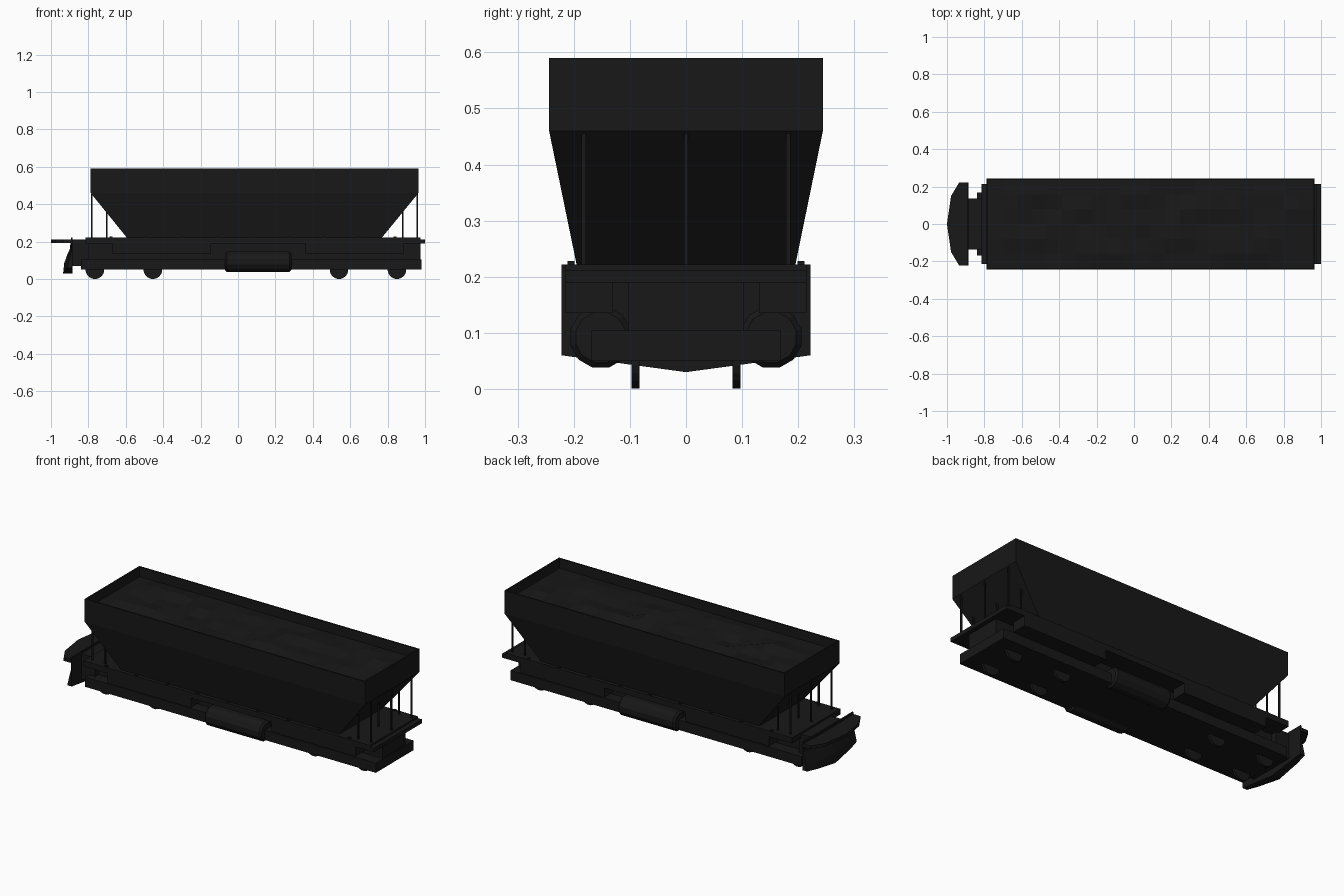
import bpy, bmesh, math, random

if "Cube" in bpy.data.objects:
    bpy.data.objects.remove(bpy.data.objects["Cube"])

random.seed(4)

black = bpy.data.materials.new("black_paint")
black.diffuse_color = (0.009, 0.009, 0.009, 1)
black.use_nodes = True
black.node_tree.nodes["Principled BSDF"].inputs["Base Color"].default_value = black.diffuse_color


def finish(name, bm):
    bmesh.ops.recalc_face_normals(bm, faces=bm.faces)
    mesh = bpy.data.meshes.new(name)
    bm.to_mesh(mesh)
    bm.free()
    obj = bpy.data.objects.new(name, mesh)
    bpy.context.collection.objects.link(obj)
    mesh.materials.append(black)
    return obj


def box(name, x, y, z):
    """Box from (min, max) ranges."""
    bm = bmesh.new()
    bmesh.ops.create_cube(bm, size=1)
    for v in bm.verts:
        for i, (a, b) in enumerate((x, y, z)):
            v.co[i] = (a + b) / 2 + v.co[i] * (b - a)
    return finish(name, bm)


def loft(name, rings, closed_end=True):
    """Skin equal-length closed rings of points."""
    bm = bmesh.new()
    vr = [[bm.verts.new(p) for p in r] for r in rings]
    n = len(vr[0])
    for a, b in zip(vr, vr[1:]):
        for i in range(n):
            bm.faces.new((a[i], a[(i + 1) % n], b[(i + 1) % n], b[i]))
    bm.faces.new(vr[0])
    if closed_end:
        bm.faces.new(vr[-1])
    return finish(name, bm)


def rect(x0, x1, w, z):
    return [(x0, -w, z), (x1, -w, z), (x1, w, z), (x0, w, z)]


def disc(x, r, y, z, axis, sides):
    pts = []
    for i in range(sides):
        a = 2 * math.pi * (i + 0.5) / sides
        c, s = r * math.cos(a), r * math.sin(a)
        pts.append((x, y + c, z + s) if axis == 'X' else (x + c, y, z + s))
    return pts


# Open hopper with thin rim and sloped lower walls
loft("hopper", [
    rect(-0.595, 0.77, 0.195, 0.222),
    rect(-0.788, 0.965, 0.244, 0.46),
    rect(-0.788, 0.965, 0.244, 0.59),
    rect(-0.780, 0.957, 0.236, 0.59),
    rect(-0.780, 0.957, 0.236, 0.50)], closed_end=False)

# Rough load surface inside the hopper
bm = bmesh.new()
bmesh.ops.create_grid(bm, x_segments=22, y_segments=6, size=1)
for v in bm.verts:
    px, py = v.co.x, v.co.y
    edge = max(abs(px), abs(py)) > 0.99
    v.co.x = 0.0885 + px * 0.869
    v.co.y = py * 0.237
    v.co.z = 0.535 if edge else 0.543 + random.uniform(-0.011, 0.011)
finish("load", bm)

# Deck with end bar
box("deck", (-0.815, 0.975), (-0.215, 0.215), (0.19, 0.222))
box("end_beam", (0.96, 1.0), (-0.215, 0.215), (0.19, 0.212))

# Underframe: spine, lower tray and link to the plough
box("spine", (-0.84, 0.975), (-0.103, 0.103), (0.068, 0.19))
box("lower_tray", (-0.84, 0.98), (-0.168, 0.168), (0.05, 0.105))
box("plough_link", (-0.895, -0.80), (-0.135, 0.135), (0.07, 0.212))

# Equipment boxes and tanks on both sides
for s, side in ((-1, "front"), (1, "back")):
    ys = tuple(sorted((s * 0.13, s * 0.215)))
    box(f"{side}_equipment_box_a", (-0.67, -0.145), ys, (0.135, 0.19))
    box(f"{side}_equipment_box_b", (0.36, 0.885), ys, (0.135, 0.19))
    tank = [disc(x, r, s * 0.152, 0.092, 'X', 12)
            for x, r in ((-0.07, 0.046), (-0.06, 0.056), (0.275, 0.056), (0.285, 0.046))]
    loft(f"{side}_air_tank", tank)
    # Small bolts along the deck edge
    for i in range(9):
        x = -0.68 + i * 0.19
        box(f"{side}_bolt_{i}", (x - 0.008, x + 0.008),
            (s * 0.205 - 0.006, s * 0.205 + 0.006), (0.222, 0.228))
    # Wheels
    for i, x in enumerate((-0.765, -0.455, 0.54, 0.85)):
        loft(f"{side}_wheel_{i}", [disc(x, 0.05, s * 0.09 + d, 0.05, 'Y', 20)
                                   for d in (-0.007, 0.007)])

# Posts carrying the hopper overhangs
for i, y in enumerate((-0.182, 0, 0.182)):
    for j, (x, top) in enumerate(((-0.782, 0.455), (-0.703, 0.36),
                                  (0.88, 0.36), (0.959, 0.455))):
        box(f"post_{i}_{j}", (x - 0.004, x + 0.004), (y - 0.004, y + 0.004), (0.22, top))

# Pointed platform over the plough
plan = [(-0.885, -0.222), (-0.935, -0.222), (-0.978, -0.15), (-1.0, 0),
        (-0.978, 0.15), (-0.935, 0.222), (-0.885, 0.222)]
loft("plough_platform", [[(x, y, z) for x, y in plan] for z in (0.192, 0.21)])

# Curved plough blade, lofted across the width
rings = []
for y in (-0.222, -0.15, 0, 0.15, 0.222):
    t = 1 - (abs(y) / 0.222) ** 2
    low = 0.06 - 0.03 * (1 - abs(y) / 0.222)
    reach = 0.022 * t
    front = [(-0.892, 0.222), (-0.888, 0.16), (-0.896, 0.13), (-0.907, 0.085), (-0.913, low)]
    back = [(-0.885, low), (-0.885, 0.222)]
    rings.append([(x - reach * min(1, (0.222 - z) / 0.12), y, z) for x, z in front]
                 + [(x, y, z) for x, z in back])
loft("plough_blade", rings)
